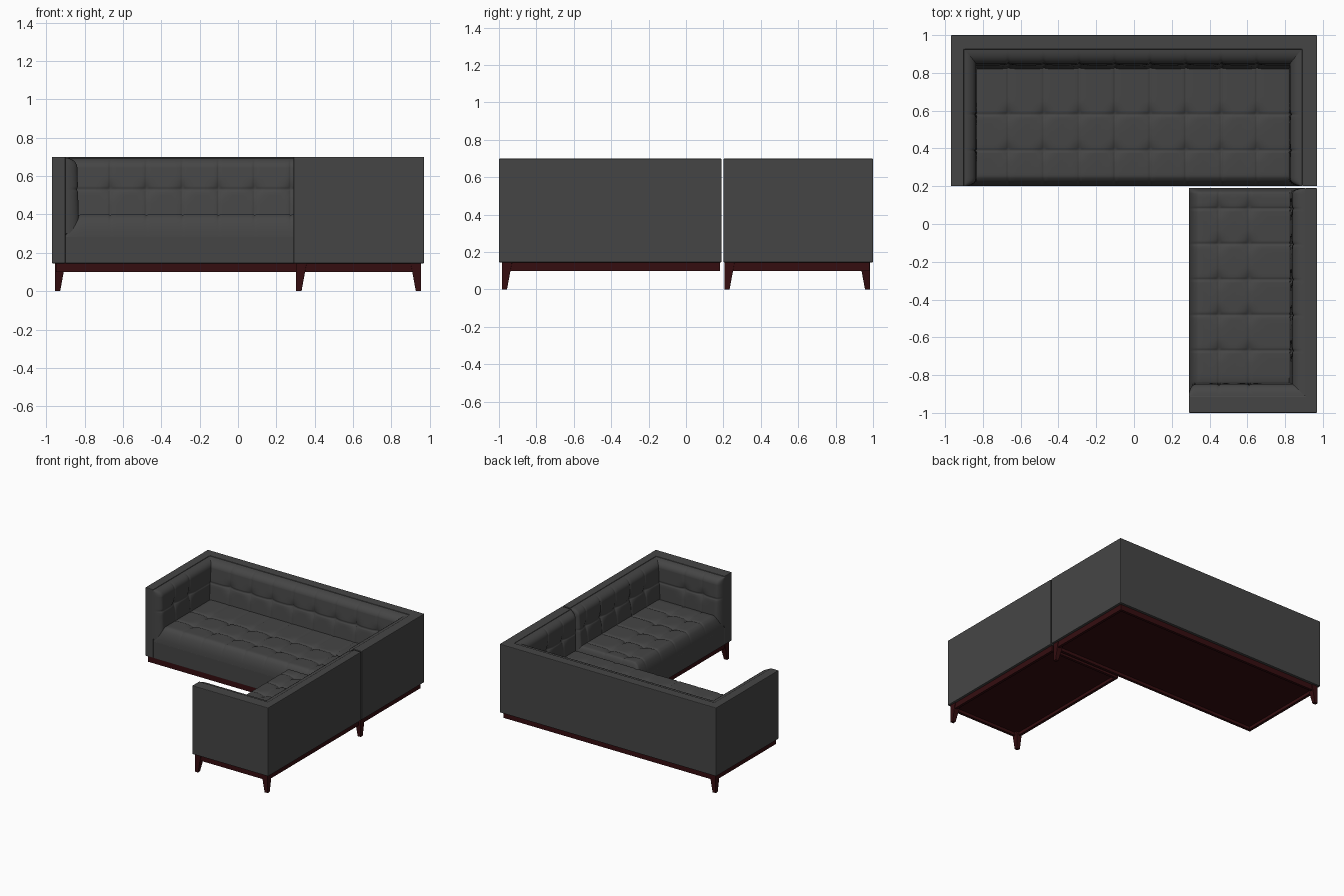
import bpy, bmesh, math
from mathutils import Vector

if "Cube" in bpy.data.objects:
    bpy.data.objects.remove(bpy.data.objects["Cube"])


def material(name, rgb):
    m = bpy.data.materials.new(name)
    m.use_nodes = True
    m.diffuse_color = (*rgb, 1)
    bsdf = m.node_tree.nodes["Principled BSDF"]
    bsdf.inputs["Base Color"].default_value = (*rgb, 1)
    bsdf.inputs["Roughness"].default_value = 0.6
    return m


FABRIC = material("charcoal fabric", (0.06, 0.06, 0.06))
WOOD = material("dark red wood", (0.035, 0.004, 0.005))
X, Y, Z = Vector((1, 0, 0)), Vector((0, 1, 0)), Vector((0, 0, 1))


def finish(bm, name, mat, bevel=0, smooth=False):
    me = bpy.data.meshes.new(name)
    bm.to_mesh(me)
    bm.free()
    me.materials.append(mat)
    ob = bpy.data.objects.new(name, me)
    bpy.context.collection.objects.link(ob)
    if bevel:
        mod = ob.modifiers.new("soft edges", "BEVEL")
        mod.width, mod.segments = bevel, 2
    if smooth:
        me.shade_smooth()
    return ob


def prism(name, outline, z0, z1, mat, bevel=0):
    """Extrude a plan outline upward."""
    bm = bmesh.new()
    face = bm.faces.new([bm.verts.new((x, y, z0)) for x, y in outline])
    top = bmesh.ops.extrude_face_region(bm, geom=[face])["geom"]
    bmesh.ops.translate(bm, vec=(0, 0, z1 - z0),
                        verts=[g for g in top if isinstance(g, bmesh.types.BMVert)])
    bmesh.ops.recalc_face_normals(bm, faces=bm.faces)
    return finish(bm, name, mat, bevel)


def rect(x0, x1, y0, y1):
    return [(x0, y0), (x1, y0), (x1, y1), (x0, y1)]


def plinth(name, x0, x1, y0, y1):
    """Wooden base with a recessed underside."""
    bm = bmesh.new()
    bmesh.ops.create_cube(bm, size=1)
    for v in bm.verts:
        v.co = (x0 if v.co.x < 0 else x1, y0 if v.co.y < 0 else y1,
                0.10 if v.co.z < 0 else 0.146)
    bottom = min(bm.faces, key=lambda f: f.calc_center_median().z)
    bmesh.ops.inset_region(bm, faces=[bottom], thickness=0.03)
    rim = bmesh.ops.extrude_face_region(bm, geom=[bottom])["geom"]
    bmesh.ops.delete(bm, geom=[bottom], context="FACES_ONLY")
    bmesh.ops.translate(bm, vec=(0, 0, 0.025),
                        verts=[g for g in rim if isinstance(g, bmesh.types.BMVert)])
    bmesh.ops.recalc_face_normals(bm, faces=bm.faces)
    finish(bm, name, WOOD)


def leg(name, x, y, sx, sy):
    """Tapered leg: upright at the outer corner, sloping inside."""
    bm = bmesh.new()
    rings = [[bm.verts.new((x + sx * a * w, y + sy * b * w, z))
              for a, b in rect(0, 1, 0, 1)] for z, w in ((0, 0.028), (0.146, 0.055))]
    for ring in rings:
        bm.faces.new(ring)
    for i in range(4):
        j = (i + 1) % 4
        bm.faces.new((rings[0][i], rings[0][j], rings[1][j], rings[1][i]))
    bmesh.ops.recalc_face_normals(bm, faces=bm.faces)
    finish(bm, name, WOOD, bevel=0.002)


def samples(length, seams, r0, r1):
    """Grid lines, denser at the seams and rounded edges."""
    n = math.ceil(length / 0.025)
    pts = [length * i / n for i in range(n + 1)]
    for s in seams:
        pts += [s + k * 0.007 for k in range(-2, 3)]
    for k in range(1, 7):
        d = 1 - math.cos(k * math.pi / 12)
        pts += [r0 * d, length - r1 * d]
    pts = sorted(p for p in pts if 0 <= p <= length)
    keep = [pts[0]]
    for p in pts[1:]:
        if p - keep[-1] > 0.0004:
            keep.append(p)
    return keep


def edge(d, r):
    s = min(d / r, 1) if r else 1
    return math.sqrt(max(0, 1 - (1 - s) ** 2))


def cushion(name, origin, u, v, size, thick, lean, seams_u, seams_v, radii):
    """Tufted pad: rounded rims, stitched seams and button dents."""
    n, origin = u.cross(v), Vector(origin)
    (w, h), (a0, a1, b0, b1) = size, radii
    us, vs = samples(w, seams_u, a0, a1), samples(h, seams_v, b0, b1)
    bm = bmesh.new()
    grid = []
    for p in us:
        row = []
        for q in vs:
            rim = edge(p, a0) * edge(w - p, a1) * edge(q, b0) * edge(h - q, b1)
            du = min(abs(p - s) for s in seams_u)
            dv = min(abs(q - s) for s in seams_v)
            groove = 0.006 * math.exp(-(min(du, dv) / 0.007) ** 2)
            dent = 0.014 * math.exp(-(du * du + dv * dv) / 0.03 ** 2)
            depth = rim * (thick * (1 - lean * q / h) - groove - dent)
            row.append(bm.verts.new(origin + u * p + v * q + n * depth))
        grid.append(row)
    for r, s in zip(grid, grid[1:]):
        for i in range(len(vs) - 1):
            bm.faces.new((r[i], s[i], s[i + 1], r[i + 1]))
    finish(bm, name, FABRIC, smooth=True)


# Main sofa: wrap-around frame and seat base
prism("main_frame", [(-0.97, 0.2), (-0.9, 0.2), (-0.9, 0.925), (0.89, 0.925),
                     (0.89, 0.2), (0.97, 0.2), (0.97, 1), (-0.97, 1)],
      0.145, 0.70, FABRIC, 0.005)
prism("main_seat_base", rect(-0.9, 0.89, 0.2, 0.93), 0.145, 0.285, FABRIC, 0.004)

# Return sofa: L-shaped frame and seat base
prism("return_frame", [(0.29, -1), (0.97, -1), (0.97, 0.19), (0.905, 0.19),
                       (0.905, -0.91), (0.29, -0.91)], 0.145, 0.70, FABRIC, 0.005)
prism("return_seat_base", rect(0.29, 0.905, -0.91, 0.19), 0.145, 0.285, FABRIC, 0.004)

# Main cushions
STEP, LOW, HIGH = 0.188, 0.30, 0.395
columns = [0.235 + STEP * i for i in range(8)]
mid = [0.23]
cushion("main_seat_cushion", (-0.9, 0.2, 0.28), X, Y, (1.79, 0.725), 0.122, 0,
        columns, [0.19, 0.38], (0.1, 0.1, 0.06, 0))
cushion("main_back_cushion", (-0.9, 0.925, LOW), X, Z, (1.79, HIGH), 0.115, 0.4,
        columns, mid, (0, 0, 0, 0.05))
cushion("main_right_arm_cushion", (-0.9, 0.2, LOW), Y, Z, (0.725, HIGH), 0.072, 0.15,
        [0.19, 0.38], mid, (0.04, 0, 0, 0.05))
cushion("main_left_arm_cushion", (0.89, 0.925, LOW), -Y, Z, (0.725, HIGH), 0.072, 0.15,
        [0.345, 0.535], mid, (0, 0.04, 0, 0.05))

# Return cushions
cushion("return_seat_cushion", (0.29, -0.91, 0.28), X, Y, (0.615, 1.1), 0.122, 0,
        [0.16, 0.32], [0.24 + STEP * i for i in range(5)], (0.06, 0, 0.1, 0.03))
cushion("return_back_cushion", (0.905, 0.19, LOW), -Y, Z, (1.1, HIGH), 0.09, 0.3,
        [0.11 + STEP * i for i in range(5)], mid, (0.03, 0, 0, 0.05))
cushion("return_arm_cushion", (0.905, -0.91, LOW), -X, Z, (0.615, HIGH), 0.072, 0.15,
        [0.295, 0.455], mid, (0, 0.04, 0, 0.05))

# Wooden bases and tapered legs
plinth("main_plinth", -0.95, 0.95, 0.207, 0.98)
plinth("return_plinth", 0.31, 0.95, -0.98, 0.183)
leg("main_back_leg", -0.955, 0.985, 1, -1)
leg("main_front_leg", 0.955, 0.205, -1, 1)
leg("return_outer_leg", 0.955, -0.985, -1, 1)
leg("return_inner_leg", 0.303, -0.985, 1, 1)
